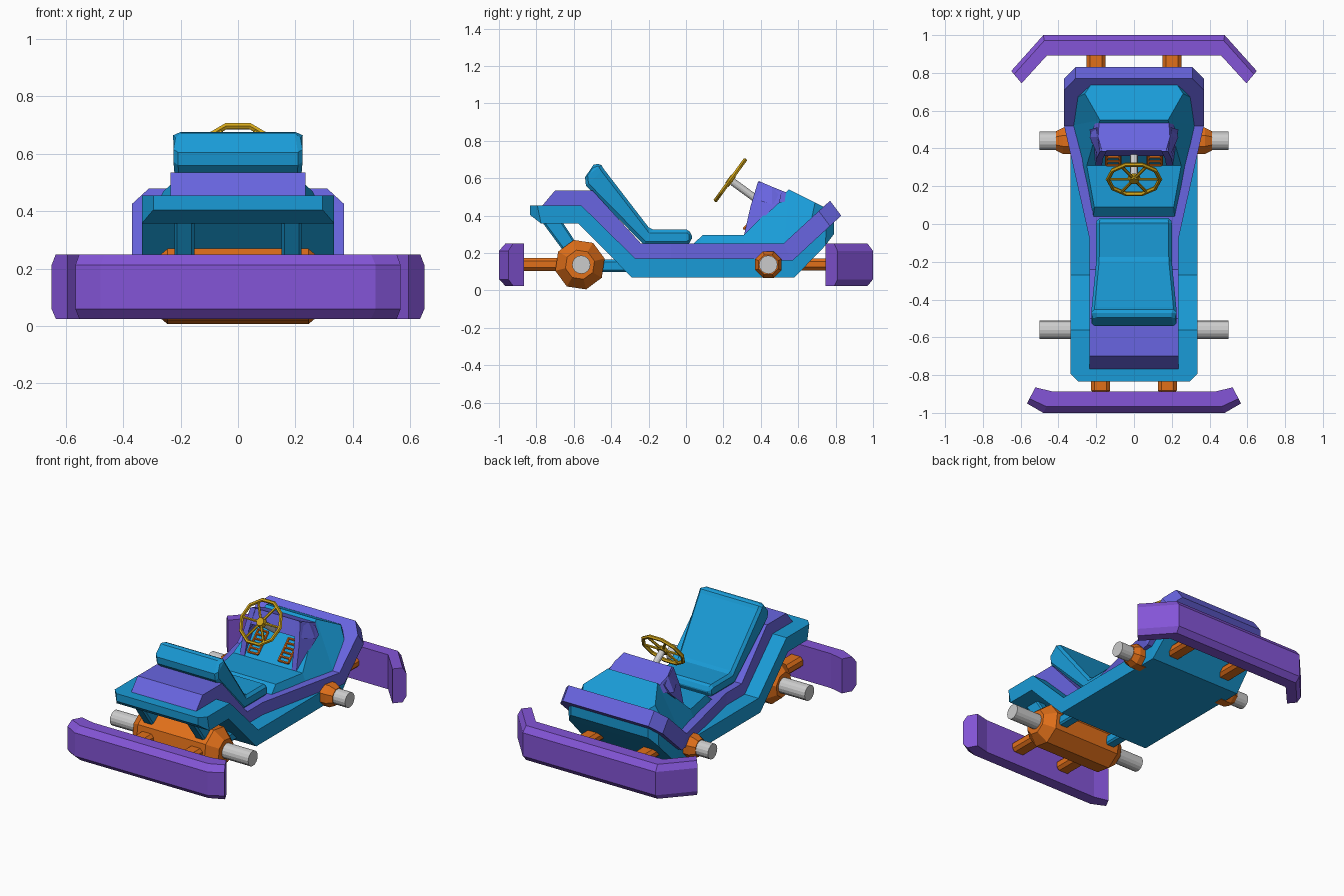
import bpy, bmesh, math
from mathutils import Vector, Matrix

if "Cube" in bpy.data.objects:
    bpy.data.objects.remove(bpy.data.objects["Cube"])


def mat(name, rgb):
    m = bpy.data.materials.new(name)
    m.diffuse_color = (*rgb, 1)
    m.use_nodes = True
    m.node_tree.nodes["Principled BSDF"].inputs["Base Color"].default_value = m.diffuse_color
    return m


BLUE = mat("blue", (0.01, 0.33, 0.68))
INDIGO = mat("indigo", (0.14, 0.13, 0.75))
VIOLET = mat("violet", (0.23, 0.09, 0.68))
ORANGE = mat("orange", (0.75, 0.16, 0.01))
GOLD = mat("gold", (0.65, 0.38, 0.01))


def finish(name, bm, material, bevel=0):
    bmesh.ops.recalc_face_normals(bm, faces=bm.faces)
    me = bpy.data.meshes.new(name)
    bm.to_mesh(me)
    bm.free()
    ob = bpy.data.objects.new(name, me)
    bpy.context.collection.objects.link(ob)
    if material:
        me.materials.append(material)
    if bevel:
        b = ob.modifiers.new("bevel", "BEVEL")
        b.width, b.segments = bevel, 1
        b.limit_method, b.angle_limit = "ANGLE", math.radians(50)
    return ob


def loft(name, rings, material, bevel=0, loop=False):
    bm = bmesh.new()
    rows = [[bm.verts.new(p) for p in r] for r in rings]
    n = len(rows[0])
    pairs = list(zip(rows, rows[1:])) + ([(rows[-1], rows[0])] if loop else [])
    for a, b in pairs:
        for i in range(n):
            j = (i + 1) % n
            bm.faces.new((a[i], a[j], b[j], b[i]))
    if not loop:
        bm.faces.new(rows[0])
        bm.faces.new(rows[-1])
    return finish(name, bm, material, bevel)


def slab(name, stations, material, xc=0, bevel=0):
    """Stations are (top y, top z, bottom y, bottom z, top half width, bottom half width)."""
    rings = []
    for ty, tz, by, bz, tw, *bw in stations:
        b = bw[0] if bw else tw
        rings.append([(xc - tw, ty, tz), (xc + tw, ty, tz), (xc + b, by, bz), (xc - b, by, bz)])
    return loft(name, rings, material, bevel)


def rod(name, stops, sides, material, turn=0.0):
    """Faceted rod through (point, radius) stops along a straight line."""
    axis = (Vector(stops[-1][0]) - Vector(stops[0][0])).normalized()
    q = Vector((0, 0, 1)).rotation_difference(axis)
    rings = []
    for p, r in stops:
        rings.append([Vector(p) + q @ Vector((r * math.cos(turn + math.tau * i / sides),
                                              r * math.sin(turn + math.tau * i / sides), 0))
                      for i in range(sides)])
    return loft(name, rings, material)


# Lower tub and upper body shell
slab("lower_tub", [
    (-.835, .455, -.835, .405, .295), (-.795, .455, -.775, .358, .335),
    (-.56, .455, -.575, .358, .335), (-.27, .17, -.29, .07, .335),
    (.57, .17, .58, .07, .335), (.75, .34, .745, .24, .325), (.79, .37, .79, .30, .28)], BLUE)
slab("upper_body", [
    (-.70, .535, -.78, .44, .235), (-.50, .535, -.56, .43, .235),
    (-.24, .25, -.28, .15, .235), (-.08, .25, -.08, .15, .235),
    (.52, .25, .57, .16, .37), (.71, .425, .77, .345, .37), (.77, .48, .83, .40, .31)], INDIGO)

# Cockpit floor rising into the nose
slab("cockpit_nose", [
    (.04, .25, .04, .2, .215, .225), (.09, .297, .06, .2, .21, .235),
    (.31, .297, .31, .2, .25, .29), (.55, .54, .52, .22, .18, .335),
    (.69, .47, .66, .33, .26, .325), (.75, .44, .73, .38, .22, .26)], BLUE)

# Hollow dashboard hood: top plate and two side fins
slab("dash_top", [(.39, .585, .36, .49, .17, .19), (.46, .555, .46, .46, .19, .235),
                  (.535, .525, .55, .48, .185, .2)], INDIGO)
for s in (1, -1):
    fin = [(.18, .385, .583), (.2, .51, .52), (.235, .50, .47), (.205, .31, .295), (.2, .345, .45)]
    loft("dash_side", [[(s * (x - d), y, z) for x, y, z in fin] for d in (0, .035)], INDIGO)

# Seat
slab("seat", [
    (.033, .305, .033, .265, .195), (.005, .325, .005, .245, .20), (-.19, .325, -.225, .245, .20),
    (-.44, .65, -.535, .56, .225), (-.452, .67, -.54, .605, .225), (-.47, .677, -.495, .672, .215)],
    BLUE, bevel=.016)

# Steering wheel
center = Vector((0, .237, .59))
up = Vector((0, .59, .81)).normalized()
side = Vector((1, 0, 0))
normal = side.cross(up)
rim = []
for i in range(10):
    a = math.tau * (i + .5) / 10 + math.pi / 2
    radial = side * math.cos(a) + up * math.sin(a)
    rim.append([center + radial * (.138 + .012 * math.cos(t)) + normal * .012 * math.sin(t)
                for t in (math.tau * k / 6 for k in range(6))])
loft("steering_rim", rim, GOLD, loop=True)
for i in range(6):
    a = math.tau * i / 6
    d = side * math.cos(a) + up * math.sin(a)
    rod("steering_spoke", [(center + d * .015, .009), (center + d * .138, .008)], 6, GOLD)
rod("steering_hub", [(center + normal * .014, .026), (center - normal * .014, .034)], 8, GOLD)
rod("steering_column", [(center, .02), (center + Vector((0, .162, -.118)), .02)], 12, None)

# Ladder pedals under the dashboard
for s in (1, -1):
    def on_slope(u, t):
        return Vector((s * .11 + u, .305 + t * .7, .325 + t * .7))
    for u in (-.035, .035):
        rod("pedal_side", [(on_slope(u, .01), .008), (on_slope(u, .16), .008)], 6, ORANGE)
    for k in range(6):
        t = .01 + k * .03
        rod("pedal_rung", [(on_slope(-.035, t), .008), (on_slope(.035, t), .008)], 6, ORANGE)

# Rear axle housing and both axles
rod("axle_housing", [((-.31, -.567, .138), .08), ((-.245, -.567, .138), .136),
                     ((.245, -.567, .138), .136), ((.31, -.567, .138), .08)], 8, ORANGE, math.radians(14))
for s in (1, -1):
    rod("rear_axle", [((s * .25, -.56, .138), .049), ((s * .5, -.56, .138), .049)], 16, None)
    rod("front_axle", [((s * .3, .44, .138), .049), ((s * .5, .44, .138), .049)], 16, None)
    rod("front_hub", [((s * .30, .44, .138), .076), ((s * .375, .44, .138), .076),
                      ((s * .412, .44, .138), .056)], 8, ORANGE, math.pi / 8)

    # Frame struts from rear deck past the housing to the tub
    slab("frame_strut", [(-.67, .38, -.78, .38, .035), (-.545, .19, -.64, .19, .035),
                         (-.53, .165, -.55, .10, .035), (-.30, .165, -.28, .10, .035)],
         BLUE, s * .187, bevel=.01)

    # Bumper mounts
    slab("rear_bumper_mount", [(-.90, .175, -.90, .105, .05), (-.55, .175, -.55, .105, .05)],
         ORANGE, s * .177, bevel=.018)
    slab("front_bumper_mount", [(.55, .172, .55, .108, .05), (.91, .172, .91, .108, .05)],
         ORANGE, s * .202, bevel=.018)


# Bumpers with chamfered outer edges
def bumper(name, outer, inner, chamfer):
    outer = [(-x, y) for x, y in outer] + [(x, y) for x, y in reversed(outer)]
    inner = [(-x, y) for x, y in inner] + [(x, y) for x, y in reversed(inner)]
    rings = []
    for o, i in zip(outer, inner):
        m = tuple(a + (b - a) * chamfer for a, b in zip(o, i))
        rings.append([(*o, .06), (*o, .212), (*m, .25), (*i, .25), (*i, .025), (*m, .025)])
    loft(name, rings, VIOLET)


bumper("front_bumper", [(.65, .81), (.48, 1.0)], [(.595, .745), (.46, .893)], .27)
bumper("rear_bumper", [(.567, -.95), (.48, -1.0)], [(.522, -.865), (.425, -.888)], .3)
